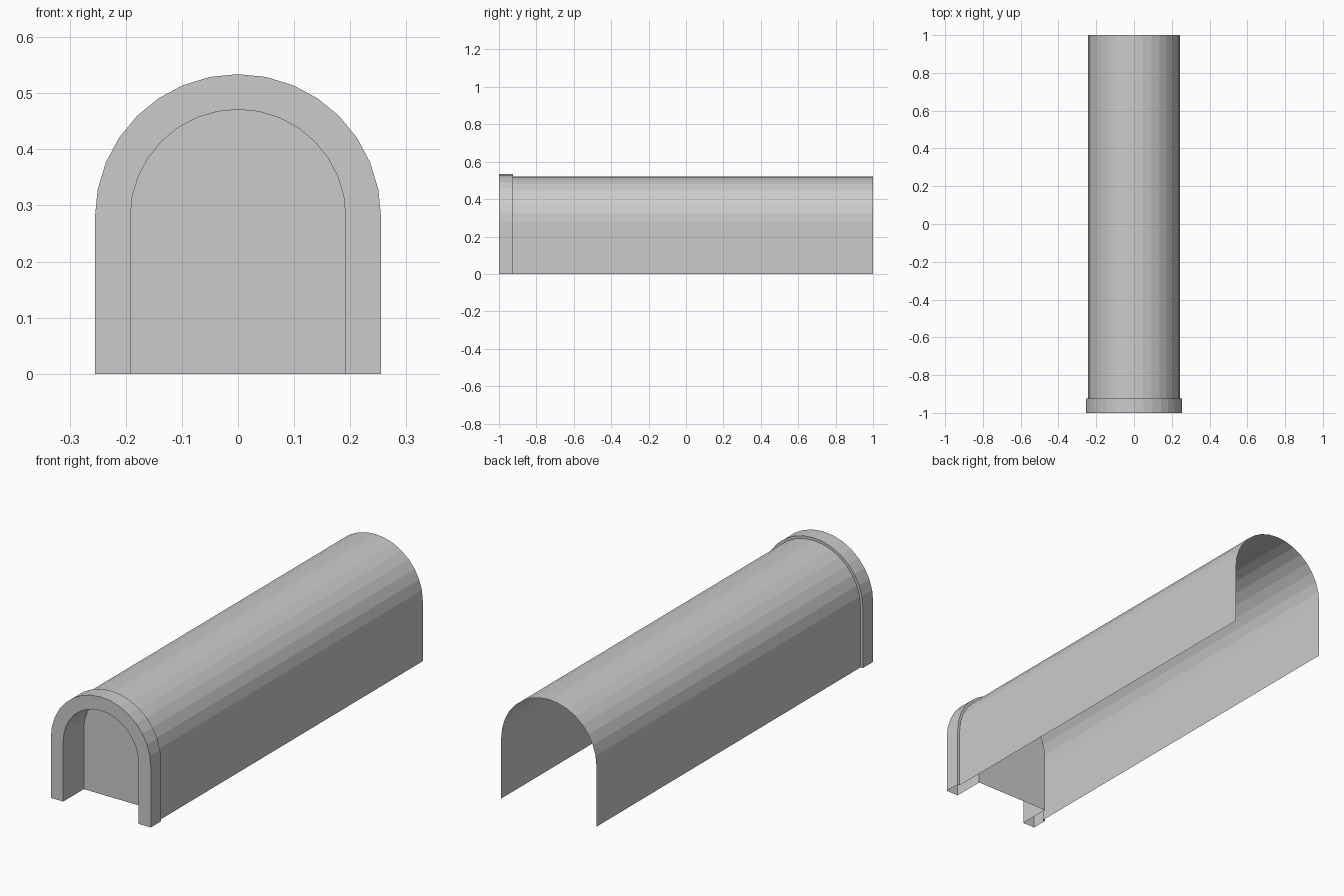
import bpy
import math

if "Cube" in bpy.data.objects:
    bpy.data.objects.remove(bpy.data.objects["Cube"])

SPRING = 0.279   # height where the straight walls turn into the arch
SEGMENTS = 16    # sides of the half-round arch


def arch(r, y):
    """Arch outline at depth y: wall foot, half circle, wall foot."""
    pts = [(-r, y, 0)]
    for i in range(SEGMENTS + 1):
        a = math.pi * (1 - i / SEGMENTS)
        pts.append((r * math.cos(a), y, SPRING + r * math.sin(a)))
    return pts + [(r, y, 0)]


def make(name, verts, faces):
    mesh = bpy.data.meshes.new(name)
    mesh.from_pydata(verts, [], faces)
    mesh.update()
    obj = bpy.data.objects.new(name, mesh)
    bpy.context.collection.objects.link(obj)
    return obj


def loft(name, sections):
    """Skin a run of (radius, y) arch outlines, open along the floor."""
    verts, faces = [], []
    n = SEGMENTS + 3
    for r, y in sections:
        verts += arch(r, y)
    for s in range(len(sections) - 1):
        for i in range(n - 1):
            a, b = s * n + i, (s + 1) * n + i
            faces.append((a, b, b + 1, a + 1))
    return make(name, verts, faces)


# Long vaulted sheet, open at the back and along the floor
loft("tunnel_shell", [(0.243, 1.0), (0.243, -0.925)])

# Front surround: rear step, outer band, front face, inner reveal
loft("portal_surround", [(0.243, -0.925), (0.255, -0.925), (0.255, -1.0),
                         (0.192, -1.0), (0.192, -0.85)])

# Recessed panel closing the opening
panel = arch(0.192, -0.85)
make("portal_panel", panel, [tuple(reversed(range(len(panel))))])
